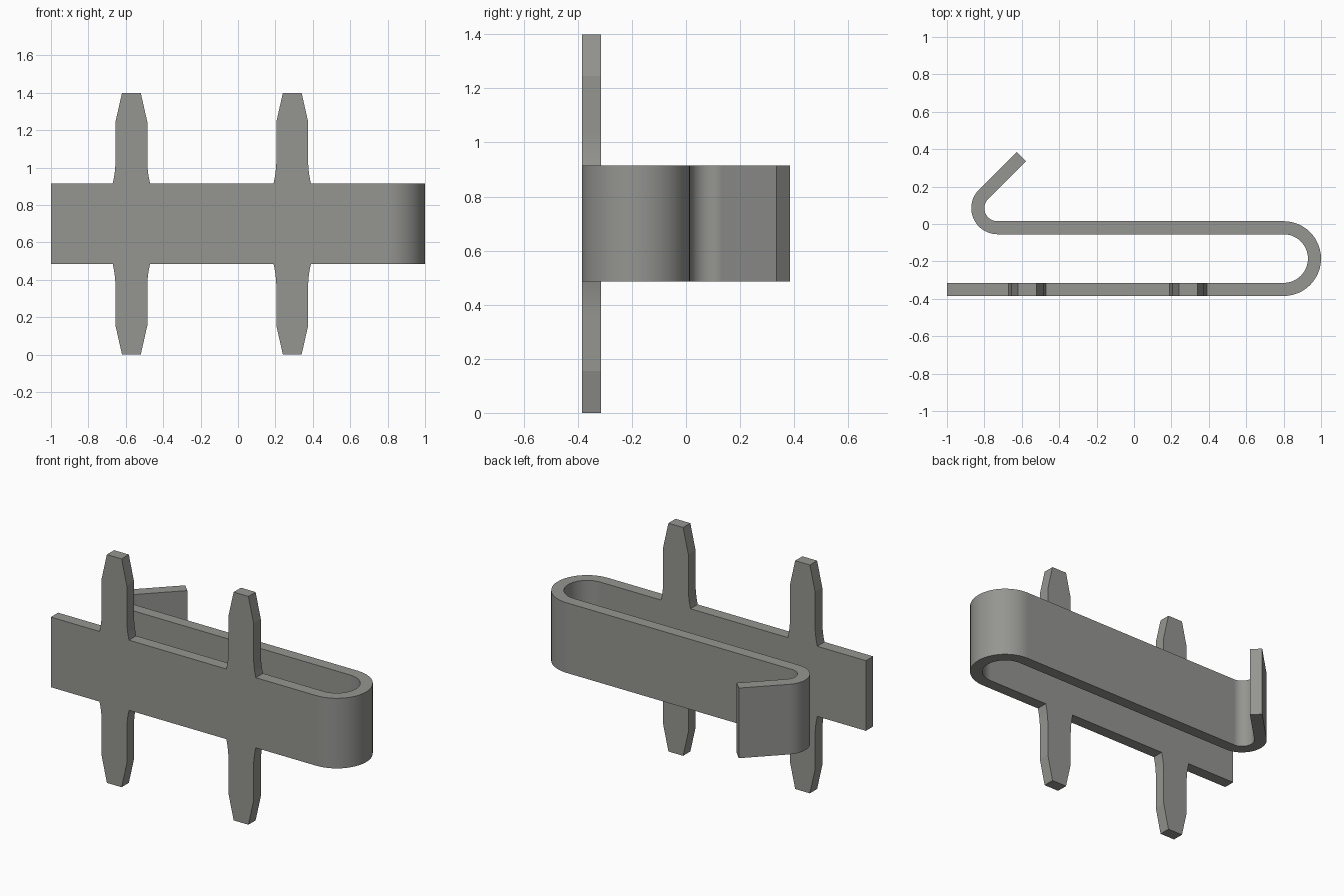
import bpy, bmesh, math
from mathutils import Vector

old = bpy.data.objects.get("Cube")
if old:
    bpy.data.objects.remove(old, do_unlink=True)

# Dimensions
T = 0.07                      # sheet thickness
Y0 = -0.35                    # centre plane of the pin plate
ZC, HALF = 0.70, 0.215        # band mid height and half height
BEND_X = 0.80                 # where the plate turns into the big bend
PINS = (-0.57, 0.29)

# Plain grey metal
metal = bpy.data.materials.new("grey metal")
metal.use_nodes = True
colour = (0.30, 0.30, 0.285, 1)
metal.diffuse_color = colour
metal.node_tree.nodes["Principled BSDF"].inputs["Base Color"].default_value = colour


def pin_side():
    """Half width and height above mid band, from the flared root to the tip."""
    flare = [(0.085 + 0.015 * (1 - i / 5) ** 2, HALF + 0.125 * i / 5) for i in range(6)]
    return flare + [(0.085, 0.545), (0.05, 0.70)]


def plate_outline():
    """Upper edge left to right with pins, then its mirror image below."""
    upper = [(-1.0, HALF)]
    for cx in PINS:
        side = pin_side()
        upper += [(cx - w, h) for w, h in side]
        upper += [(cx + w, h) for w, h in reversed(side)]
    upper.append((BEND_X, HALF))
    return upper + [(x, -h) for x, h in reversed(upper)]


def arc(cx, cy, r, a0, a1, steps):
    """Points on a bend with the outward direction of each cross-section."""
    out = []
    for i in range(steps + 1):
        a = math.radians(a0 + (a1 - a0) * i / steps)
        n = Vector((math.cos(a), math.sin(a)))
        out.append((Vector((cx, cy)) + n * r, n))
    return out


# Sweep of the sheet: big return bend, long leaf, small hook, slanted lip.
# Each normal points towards the side that began as the front of the plate.
big = arc(BEND_X, Y0 + 0.165, 0.165, -90, 90, 24)[1:]
hook = [(p, -n) for p, n in arc(-0.73, 0.085, 0.105, 270, 135, 18)]
end, n_end = hook[-1]
lip = [(end + Vector((0.201, 0.201)), n_end)]

# Pin plate
bm = bmesh.new()
front = bm.faces.new([bm.verts.new((x, Y0 - T / 2, ZC + h)) for x, h in plate_outline()])
ext = bmesh.ops.extrude_face_region(bm, geom=[front], use_keep_orig=True)
for v in ext["geom"]:
    if isinstance(v, bmesh.types.BMVert):
        v.co.y += T
bmesh.ops.recalc_face_normals(bm, faces=bm.faces)

# Continue the right-hand end face along the sweep
cap = next(f for f in bm.faces if all(abs(v.co.x - BEND_X) < 1e-5 for v in f.verts))
is_front = {v: v.co.y < Y0 for v in cap.verts}
ring = list(cap.verts)
bm.faces.remove(cap)
for point, normal in big + hook + lip:
    new = []
    for v in ring:
        s = T / 2 if is_front[v] else -T / 2
        p = point + normal * s
        w = bm.verts.new((p.x, p.y, v.co.z))
        is_front[w] = is_front[v]
        new.append(w)
    for i in range(4):
        j = (i + 1) % 4
        bm.faces.new((ring[i], ring[j], new[j], new[i]))
    ring = new
bm.faces.new(ring)
bmesh.ops.recalc_face_normals(bm, faces=bm.faces)

mesh = bpy.data.meshes.new("spring_clip")
bm.to_mesh(mesh)
bm.free()
mesh.materials.append(metal)
clip = bpy.data.objects.new("spring_clip", mesh)
bpy.context.collection.objects.link(clip)

# Smooth bends, crisp edges, flat faces kept flat
bpy.ops.object.select_all(action='DESELECT')
clip.select_set(True)
bpy.context.view_layer.objects.active = clip
bpy.ops.object.shade_smooth_by_angle(angle=math.radians(11))
weighted = clip.modifiers.new("flat_face_normals", 'WEIGHTED_NORMAL')
weighted.keep_sharp = True
